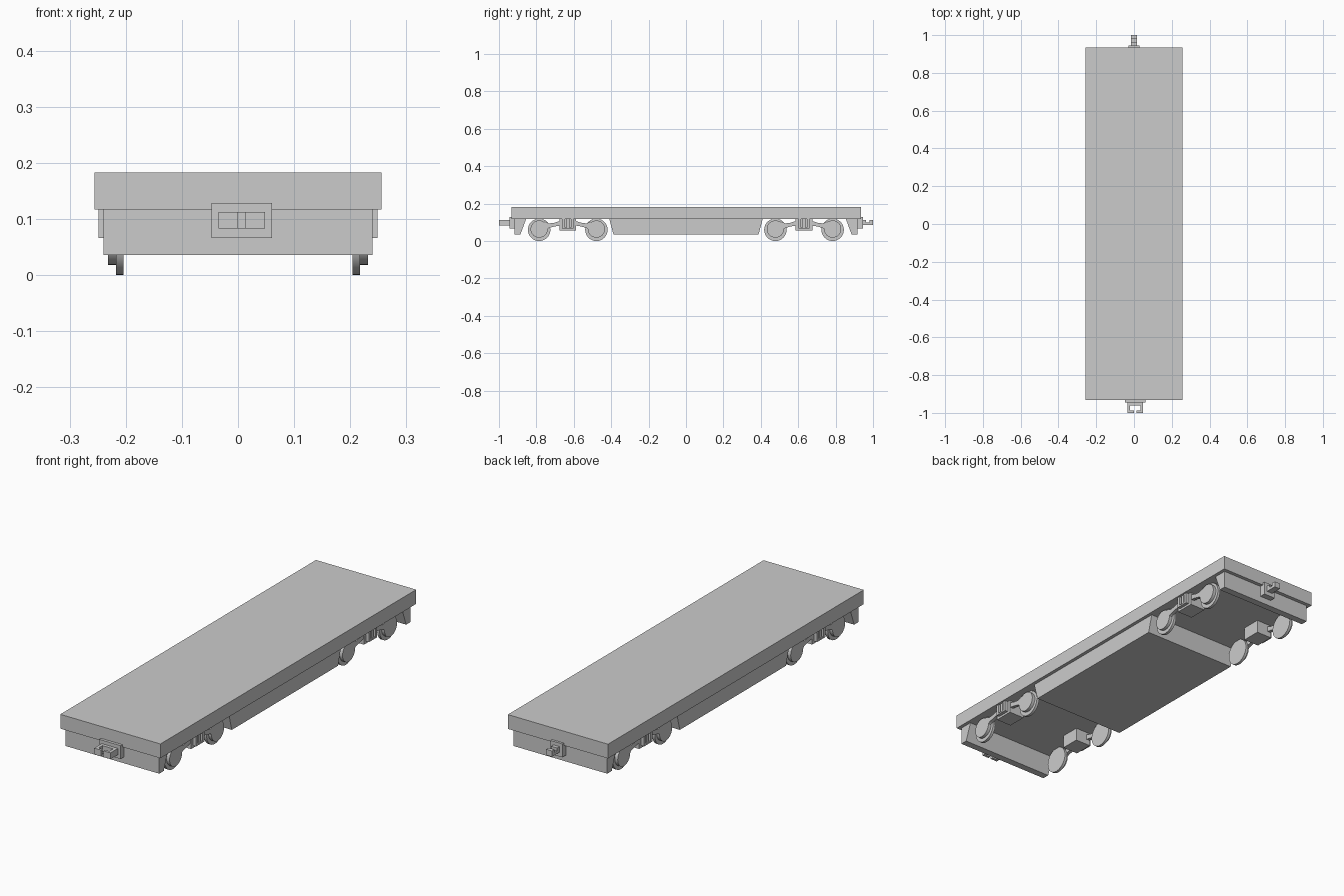
import bpy
import math
from mathutils import Matrix, Vector

cube = bpy.data.objects.get("Cube")
if cube:
    bpy.data.objects.remove(cube, do_unlink=True)


def prism(name, profile, axis, low, high):
    """Extrude a 2D outline along x (outline in y, z) or z (outline in x, y)."""
    n = len(profile)
    place = (lambda p, d: (d, *p)) if axis == "x" else (lambda p, d: (*p, d))
    verts = [place(p, d) for d in (low, high) for p in profile]
    faces = [tuple(reversed(range(n))), tuple(range(n, 2 * n))]
    faces += [(i, (i + 1) % n, n + (i + 1) % n, n + i) for i in range(n)]
    mesh = bpy.data.meshes.new(name)
    mesh.from_pydata(verts, [], faces)
    obj = bpy.data.objects.new(name, mesh)
    bpy.context.collection.objects.link(obj)
    return obj


def box(name, x, y, z):
    corners = [(x[0], y[0]), (x[1], y[0]), (x[1], y[1]), (x[0], y[1])]
    return prism(name, corners, "z", *z)


def disc(name, y, z, radius, low, high):
    bpy.ops.mesh.primitive_cylinder_add(vertices=32, radius=radius, depth=high - low)
    obj = bpy.context.object
    obj.name = name
    turn = Matrix.Rotation(math.pi / 2, 4, "Y")
    obj.data.transform(Matrix.Translation(Vector(((low + high) / 2, y, z))) @ turn)
    bpy.ops.object.shade_smooth_by_angle(angle=math.radians(35))
    return obj


def mirror_x(obj):
    obj.modifiers.new("Mirror", "MIRROR").use_axis[0] = True


# Deck and underframe
FLOOR, SKIRT = 0.117, 0.036
box("deck", (-0.256, 0.256), (-0.932, 0.935), (FLOOR, 0.183))
prism("center_underframe", [(-0.41, FLOOR), (-0.388, SKIRT), (0.388, SKIRT), (0.41, FLOOR)],
      "x", -0.24, 0.24)
for label, s in (("front", -1), ("rear", 1)):
    prism(label + "_end_skirt",
          [(s * 0.918, FLOOR), (s * 0.918, SKIRT), (s * 0.885, SKIRT), (s * 0.855, FLOOR)],
          "x", -0.24, 0.24)

# Bogies: wheels, side frames and spring brackets
for label, center in (("front", -0.632), ("rear", 0.631)):
    for side in (-1, 1):
        wheel_y = center + side * 0.153
        mirror_x(disc(label + "_wheel_flange", wheel_y, 0.06, 0.06, 0.204, 0.217))
        mirror_x(disc(label + "_wheel_hub", wheel_y, 0.064, 0.046, 0.216, 0.232))
        arm = [(0.125, 0.105), (0.1, 0.094), (0.07, 0.098), (0.04, 0.108),
               (0.04, 0.083), (0.07, 0.078), (0.1, 0.07), (0.125, 0.052)]
        mirror_x(prism(label + "_side_arm", [(center + side * y, z) for y, z in arm],
                       "x", 0.215, 0.232))
        post = sorted((center + side * 0.016, center + side * 0.03))
        mirror_x(box(label + "_bracket_post", (0.23, 0.249), post, (0.066, FLOOR)))
    mirror_x(box(label + "_bogie_block", (0.155, 0.234),
                 (center - 0.045, center + 0.045), (0.056, FLOOR)))
    mirror_x(box(label + "_spring", (0.23, 0.245),
                 (center - 0.008, center + 0.008), (0.066, FLOOR)))
    mirror_x(box(label + "_bracket_foot", (0.23, 0.249),
                 (center - 0.03, center + 0.03), (0.066, 0.073)))

# Front coupler: mounting plate and slotted claw
box("front_coupler_plate", (-0.047, 0.061), (-0.945, -0.915), (0.066, 0.128))
claw = [(-0.035, -0.94), (-0.035, -1.0), (0.0, -1.0), (0.0, -0.988), (-0.021, -0.988),
        (-0.021, -0.96), (0.034, -0.96), (0.034, -0.988), (0.013, -0.988),
        (0.013, -1.0), (0.048, -1.0), (0.048, -0.94)]
prism("front_coupler_claw", claw, "z", 0.083, 0.112)

# Rear coupler: mounting plate and notched hook
box("rear_coupler_plate", (-0.03, 0.03), (0.915, 0.946), (0.066, 0.128))
hook = [(0.94, 0.085), (1.0, 0.085), (1.0, 0.112), (0.982, 0.112),
        (0.982, 0.098), (0.963, 0.098), (0.963, 0.112), (0.94, 0.112)]
prism("rear_coupler_hook", hook, "x", -0.015, 0.015)

# Make all face directions consistent
import bmesh
for obj in bpy.context.collection.objects:
    if obj.type == "MESH":
        bm = bmesh.new()
        bm.from_mesh(obj.data)
        bmesh.ops.recalc_face_normals(bm, faces=bm.faces)
        bm.to_mesh(obj.data)
        bm.free()
